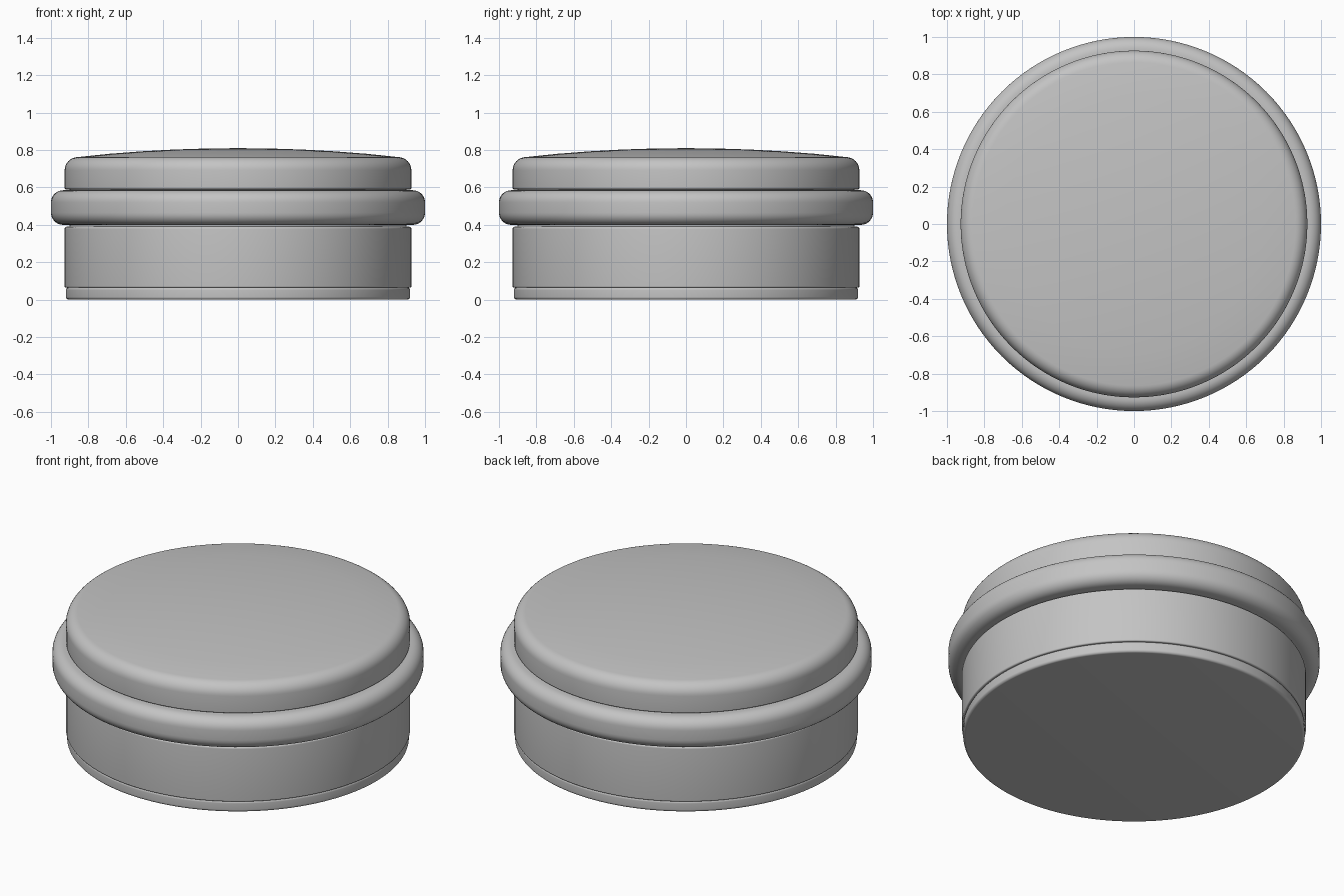
import bpy, bmesh, math
from mathutils import Vector

SEGMENTS = 128

cube = bpy.data.objects.get("Cube")
if cube:
    bpy.data.objects.remove(cube, do_unlink=True)

GREY = (0.55, 0.55, 0.55, 1)
grey = bpy.data.materials.new("plain grey")
grey.use_nodes = True
grey.diffuse_color = GREY
grey.node_tree.nodes["Principled BSDF"].inputs["Base Color"].default_value = GREY


def rounded(corner, before, after, radius, steps=8):
    """Points of a fillet at a profile corner."""
    c, a, b = Vector(corner), Vector(before), Vector(after)
    u, v = (a - c).normalized(), (b - c).normalized()
    half = u.angle(v) / 2
    cut = radius / math.tan(half)
    centre = c + (u + v).normalized() * (radius / math.sin(half))
    start = (c + u * cut - centre).normalized()
    end = (c + v * cut - centre).normalized()
    return [centre + start.slerp(end, i / steps).normalized() * radius for i in range(steps + 1)]


def lathe(name, corners):
    """Spin a profile of (radius, height, fillet) corners about z."""
    profile = []
    for i, (r, z, fillet) in enumerate(corners):
        if fillet:
            profile += rounded((r, z), corners[i - 1][:2], corners[i + 1][:2], fillet)
        else:
            profile.append(Vector((r, z)))
    bm = bmesh.new()
    verts = [bm.verts.new((p.x, 0, p.y)) for p in profile]
    edges = [bm.edges.new(pair) for pair in zip(verts, verts[1:])]
    bmesh.ops.spin(bm, geom=verts + edges, cent=(0, 0, 0), axis=(0, 0, 1),
                   angle=math.tau, steps=SEGMENTS, use_duplicate=False)
    bmesh.ops.remove_doubles(bm, verts=bm.verts, dist=0.0001)
    bmesh.ops.recalc_face_normals(bm, faces=bm.faces)
    mesh = bpy.data.meshes.new(name)
    bm.to_mesh(mesh)
    bm.free()
    obj = bpy.data.objects.new(name, mesh)
    bpy.context.collection.objects.link(obj)
    mesh.materials.append(grey)
    bpy.ops.object.select_all(action="DESELECT")
    obj.select_set(True)
    bpy.context.view_layer.objects.active = obj
    bpy.ops.object.shade_smooth_by_angle(angle=math.radians(35))


# Foot: thin disc with softened edges
lathe("foot", [(0, 0, 0), (0.92, 0, 0.015), (0.92, 0.066, 0.015), (0, 0.066, 0)])

# Body: straight drum
lathe("body", [(0, 0.064, 0), (0.927, 0.064, 0.008), (0.927, 0.39, 0.012),
               (0.9, 0.39, 0), (0.9, 0.42, 0), (0, 0.42, 0)])

# Collar: wide band with well rounded edges
lathe("collar", [(0, 0.4, 0), (1.0, 0.4, 0.065), (1.0, 0.585, 0.065), (0, 0.585, 0)])

# Lid: rounded rim under a shallow dome
dome = [(0.86 * t, 0.81 - 0.047 * t * t, 0) for t in (0.8, 0.6, 0.4, 0.2, 0)]
lathe("lid", [(0, 0.58, 0), (0.9, 0.58, 0), (0.9, 0.59, 0), (0.927, 0.59, 0.008),
              (0.927, 0.755, 0.07)] + dome)
